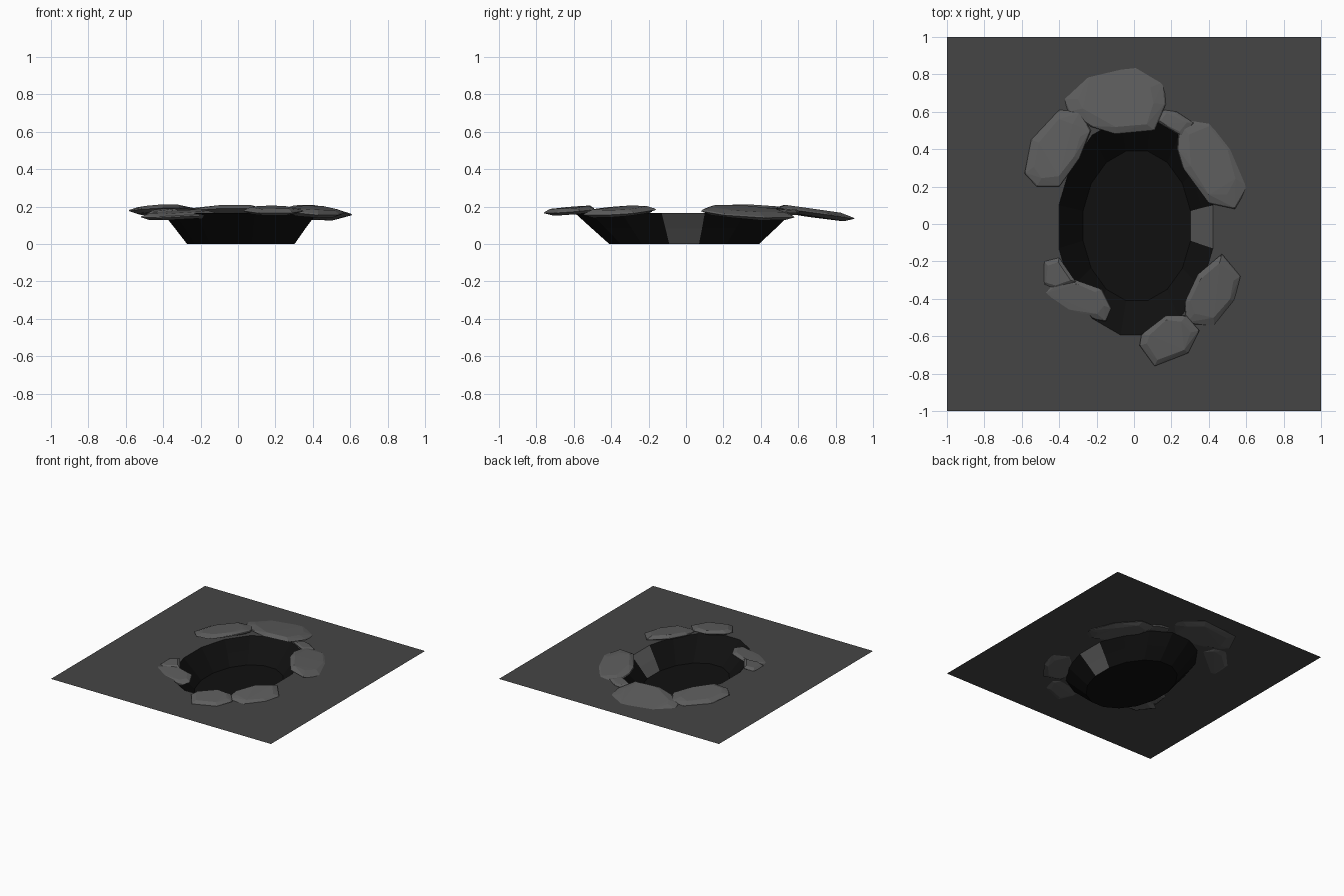
import bpy, bmesh, math, random
from mathutils import Vector

if "Cube" in bpy.data.objects:
    bpy.data.objects.remove(bpy.data.objects["Cube"])

random.seed(4)
RIM_Z = 0.165
SIDES = 16


def material(name, v):
    m = bpy.data.materials.new(name)
    m.diffuse_color = (v, v, v, 1)
    m.use_nodes = True
    m.node_tree.nodes["Principled BSDF"].inputs["Base Color"].default_value = m.diffuse_color
    return m


earth = material("earth", 0.06)
stone = material("stone", 0.11)
dark = material("dark_pit", 0.005)


def finish(bm, name, mats):
    bmesh.ops.recalc_face_normals(bm, faces=bm.faces)
    me = bpy.data.meshes.new(name)
    bm.to_mesh(me)
    bm.free()
    ob = bpy.data.objects.new(name, me)
    bpy.context.collection.objects.link(ob)
    for m in mats:
        me.materials.append(m)
    return ob


def ring(cx, cy, rx, ry, z):
    pts = []
    for i in range(SIDES):
        a = 2 * math.pi * (i - 0.5) / SIDES
        pts.append((cx + rx * math.cos(a), cy + ry * math.sin(a), z))
    return pts


rim = ring(0.01, -0.015, 0.42, 0.59, RIM_Z)
middle = ring(0.012, -0.012, 0.355, 0.50, RIM_Z / 2)
floor = ring(0.015, -0.01, 0.293, 0.408, 0)

# Flat ground sheet with the pit opening cut out
bm = bmesh.new()
square = [(-1, -1, RIM_Z), (1, -1, RIM_Z), (1, 1, RIM_Z), (-1, 1, RIM_Z)]
edges = []
for loop in (square, rim):
    vs = [bm.verts.new(p) for p in loop]
    edges += [bm.edges.new((vs[i - 1], vs[i])) for i in range(len(vs))]
bmesh.ops.triangle_fill(bm, edges=edges, use_beauty=True)
bmesh.ops.recalc_face_normals(bm, faces=bm.faces)
if next(iter(bm.faces)).normal.z < 0:
    bmesh.ops.reverse_faces(bm, faces=bm.faces)
me = bpy.data.meshes.new("ground")
bm.to_mesh(me)
bm.free()
me.materials.append(earth)
bpy.context.collection.objects.link(bpy.data.objects.new("ground", me))

# Pit walls and floor, with one earth-coloured wall panel on the right
bm = bmesh.new()
rows = [[bm.verts.new(p) for p in r] for r in (rim, middle, floor)]
for upper, lower in zip(rows, rows[1:]):
    for i in range(SIDES):
        j = (i + 1) % SIDES
        f = bm.faces.new((upper[i], lower[i], lower[j], upper[j]))
        f.material_index = 1 if i == 0 else 0
bm.faces.new(rows[-1])
bmesh.ops.recalc_face_normals(bm, faces=bm.faces)
bmesh.ops.reverse_faces(bm, faces=bm.faces)
me = bpy.data.meshes.new("pit")
bm.to_mesh(me)
bm.free()
me.materials.append(dark)
me.materials.append(stone)
bpy.context.collection.objects.link(bpy.data.objects.new("pit", me))


# Flat chipped stone: hull of an outline with inset upper and lower faces,
# tilted downwards away from the pit
def rock(name, outline, z, slope, half):
    n = len(outline)
    c = sum((Vector(p) for p in outline), Vector((0, 0))) / n
    out = c.normalized()
    bm = bmesh.new()
    for p in outline:
        d = Vector(p) - c
        for scale, dz in ((1, -0.1), (0.97, 0.25), (0.75, 1), (0.75, -1)):
            s = scale + (random.uniform(-0.08, 0.05) if scale < 0.9 else 0)
            q = c + d * s
            h = z - slope * (q - c).dot(out)
            h += half * dz * random.uniform(0.8, 1.05)
            bm.verts.new((q.x, q.y, h))
    res = bmesh.ops.convex_hull(bm, input=bm.verts)
    loose = [v for v in bm.verts if not v.link_faces]
    bmesh.ops.delete(bm, geom=loose, context='VERTS')
    finish(bm, name, [stone])


rock("rock_back", [(-.38, .67), (-.27, .87), (.05, .90), (.16, .76), (.17, .64),
                   (.11, .50), (-.10, .48), (-.23, .52), (-.35, .60)], .167, .14, .021)
rock("rock_back_left", [(-.585, .27), (-.55, .45), (-.40, .61), (-.29, .60),
                        (-.23, .50), (-.29, .35), (-.40, .20), (-.52, .20)], .182, .09, .02)
rock("rock_back_right", [(.23, .40), (.24, .55), (.40, .58), (.55, .42),
                         (.61, .20), (.54, .08), (.40, .11), (.26, .30)], .169, .16, .023)
rock("rock_back_chip", [(.12, .55), (.16, .61), (.23, .60), (.32, .54),
                        (.26, .47), (.15, .53)], .172, .1, .014)
rock("rock_front_left", [(-.52, -.36), (-.42, -.48), (-.15, -.52), (-.12, -.45),
                         (-.17, -.35), (-.31, -.30), (-.43, -.30)], .157, .11, .02)
rock("rock_left_chip", [(-.48, -.20), (-.40, -.18), (-.31, -.31),
                        (-.42, -.35), (-.49, -.33)], .166, .14, .016)
rock("rock_front_right", [(.47, -.16), (.57, -.28), (.54, -.41), (.43, -.55),
                          (.28, -.53), (.27, -.42), (.34, -.27)], .172, .12, .022)
rock("rock_front", [(.03, -.65), (.11, -.76), (.29, -.69), (.35, -.57),
                    (.28, -.49), (.17, -.49), (.04, -.59)], .178, .09, .019)
